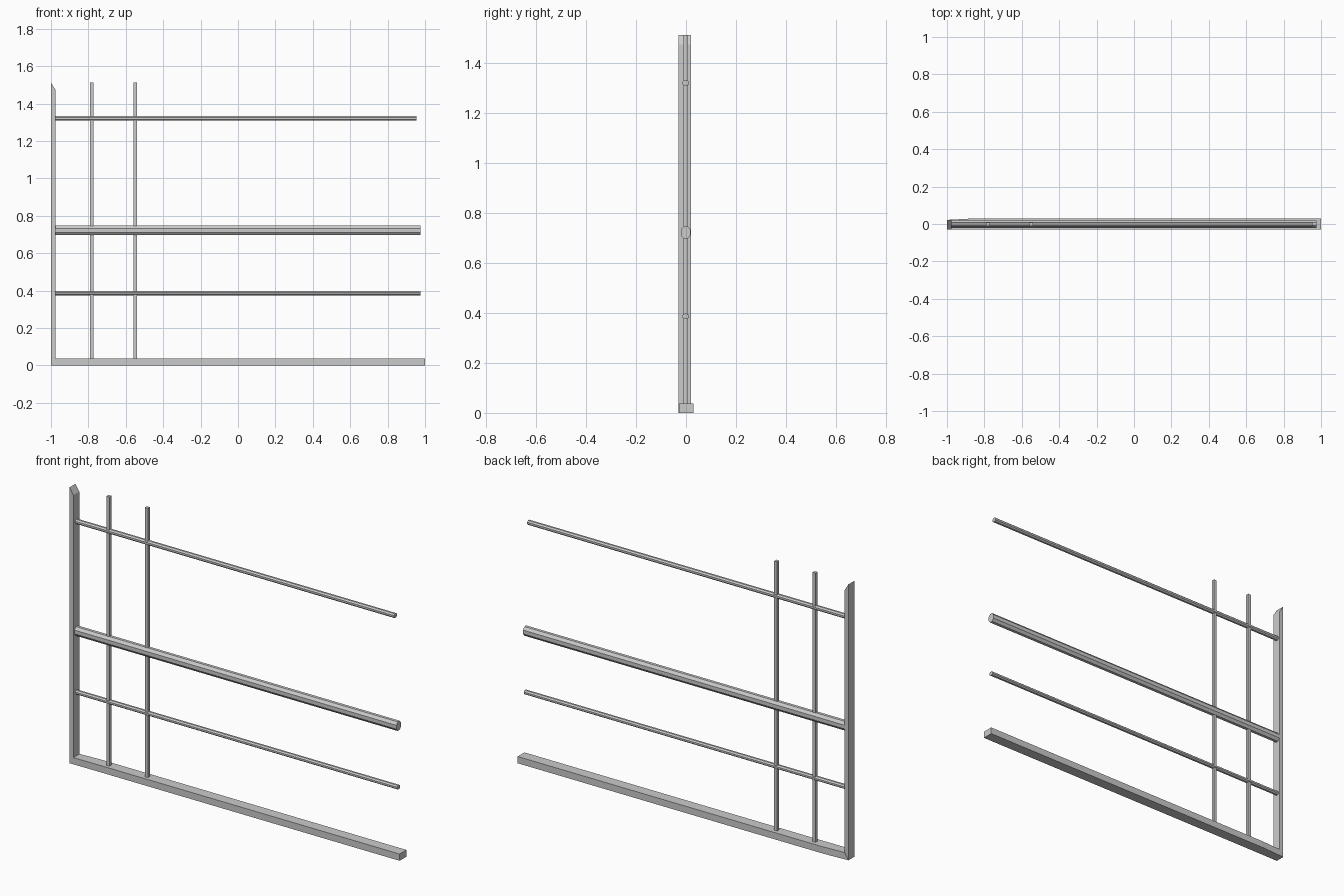
import bpy, bmesh
from math import cos, sin, pi

if "Cube" in bpy.data.objects:
    bpy.data.objects.remove(bpy.data.objects["Cube"])


def prism(name, ring_a, ring_b):
    """Solid between two matching rings of 3D points."""
    bm = bmesh.new()
    a = [bm.verts.new(p) for p in ring_a]
    b = [bm.verts.new(p) for p in ring_b]
    n = len(a)
    bm.faces.new(a)
    bm.faces.new(b)
    for i in range(n):
        j = (i + 1) % n
        bm.faces.new((a[i], a[j], b[j], b[i]))
    bmesh.ops.recalc_face_normals(bm, faces=bm.faces)
    me = bpy.data.meshes.new(name)
    bm.to_mesh(me)
    bm.free()
    ob = bpy.data.objects.new(name, me)
    bpy.context.collection.objects.link(ob)
    return ob


def rect(x0, x1, y0, y1, z):
    return [(x0, y0, z), (x1, y0, z), (x1, y1, z), (x0, y1, z)]


def rod(name, x0, x1, z, half_w, half_h):
    """Eight-sided horizontal rail with flat top and sides."""
    k = cos(pi / 8)
    sec = [(half_w / k * cos(pi / 8 + i * pi / 4) - 0.001,
            z + half_h / k * sin(pi / 8 + i * pi / 4)) for i in range(8)]
    return prism(name, [(x0, y, h) for y, h in sec], [(x1, y, h) for y, h in sec])


IN_X, RAIL_H, TOP = -0.977, 0.037, 1.512

# side post, mitred at both ends
post = [(-1, 0), (IN_X, RAIL_H), (IN_X, TOP - RAIL_H), (-1, TOP)]
prism("side_post", [(x, -0.03, z) for x, z in post], [(x, 0.021, z) for x, z in post])

# bottom rail, mitred into the post, slightly deeper at the free end
prism("bottom_rail",
      [(-1, -0.03, 0), (-1, 0.022, 0), (IN_X, 0.023, RAIL_H), (IN_X, -0.03, RAIL_H)],
      [(-0.85, -0.029, 0), (-0.85, 0.03, 0), (-0.85, 0.03, RAIL_H), (-0.85, -0.029, RAIL_H)])
prism("bottom_rail_long", rect(-0.85, 1, -0.029, 0.03, 0),
      rect(-0.85, 1, -0.029, 0.03, RAIL_H))

# horizontal rails
rod("upper_thin_rail", -0.98, 0.955, 1.321, 0.013, 0.012)
rod("middle_rail", -0.98, 0.975, 0.722, 0.02, 0.025)
rod("lower_thin_rail", -0.98, 0.975, 0.386, 0.013, 0.011)

# upright bars
for i, x in enumerate((-0.782, -0.549)):
    prism(f"upright_bar_{i + 1}", rect(x - 0.009, x + 0.009, -0.01, 0.008, RAIL_H - 0.002),
          rect(x - 0.009, x + 0.009, -0.01, 0.008, TOP))
